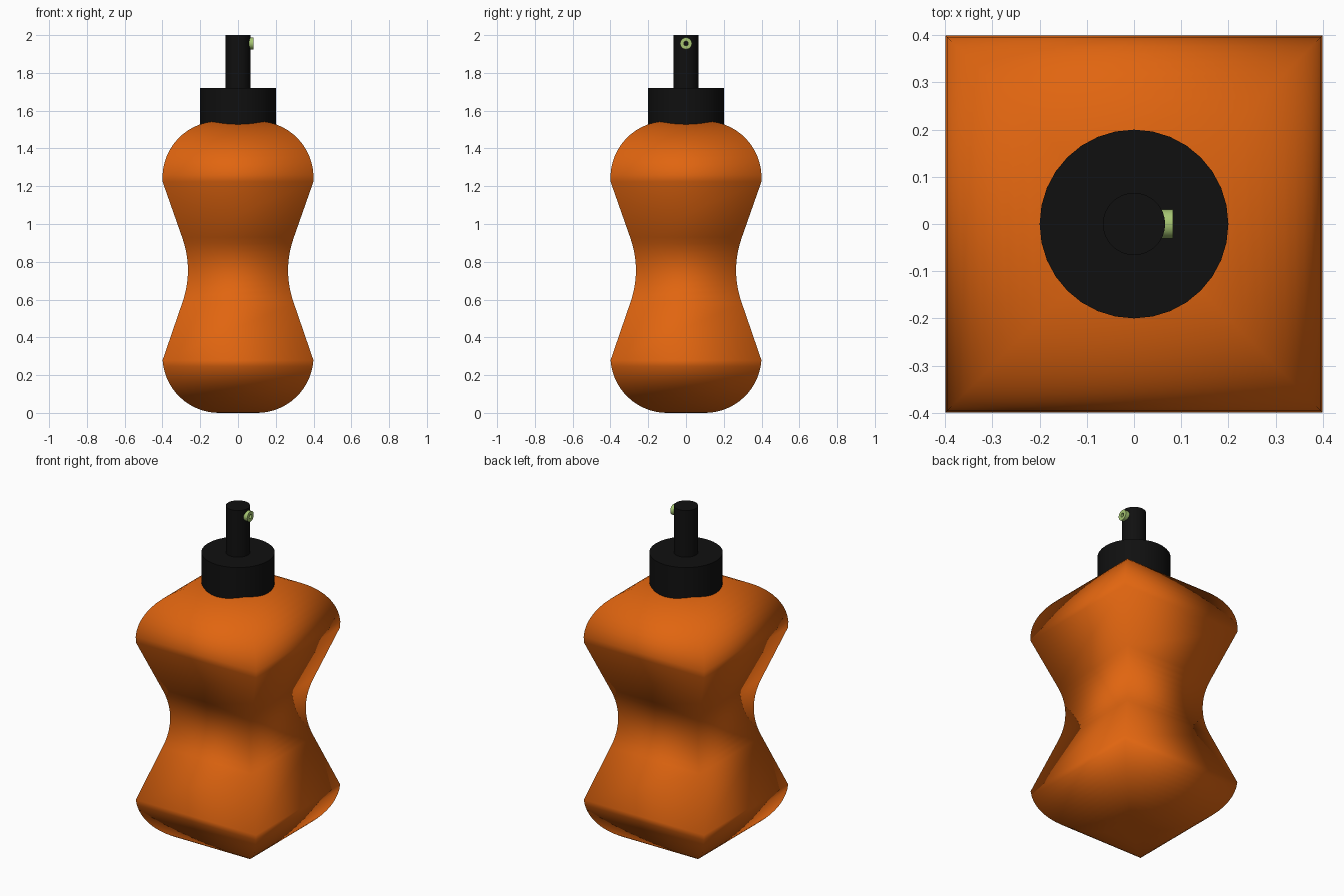
import bpy, bmesh
from math import sin, cos, pi, radians

if "Cube" in bpy.data.objects:
    bpy.data.objects.remove(bpy.data.objects["Cube"])


def material(name, color):
    m = bpy.data.materials.new(name)
    m.diffuse_color = color
    m.use_nodes = True
    m.node_tree.nodes["Principled BSDF"].inputs["Base Color"].default_value = m.diffuse_color
    return m


orange = material("orange_plastic", (0.75, 0.13, 0.005, 1))
black = material("black_plastic", (0.005, 0.005, 0.005, 1))
green = material("green_plastic", (0.38, 0.56, 0.17, 1))


def add_object(name, bm, mat, smooth_all=False):
    bmesh.ops.recalc_face_normals(bm, faces=bm.faces)
    mesh = bpy.data.meshes.new(name)
    bm.to_mesh(mesh)
    bm.free()
    obj = bpy.data.objects.new(name, mesh)
    bpy.context.collection.objects.link(obj)
    mesh.materials.append(mat)
    bpy.ops.object.select_all(action='DESELECT')
    obj.select_set(True)
    bpy.context.view_layer.objects.active = obj
    if smooth_all:
        bpy.ops.object.shade_smooth()
    else:
        bpy.ops.object.shade_smooth_by_angle(angle=radians(35))
    return obj


def arc(cx, cz, r, a0, a1, n):
    return [(cx + r * cos(radians(a0 + (a1 - a0) * i / n)),
             cz + r * sin(radians(a0 + (a1 - a0) * i / n))) for i in range(n + 1)]


# Bottle body: square cross-section following one half-width / height profile
profile = arc(0.1, 0.3, 0.3, -90, -4, 14)
profile += arc(0.775, 0.755, 0.51, 200, 160, 10)
profile += arc(0.1, 1.245, 0.3, -4, 90, 14)
bm = bmesh.new()
rings = [[bm.verts.new((sx * w, sy * w, z))
          for sx, sy in ((-1, -1), (1, -1), (1, 1), (-1, 1))] for w, z in profile]
for low, high in zip(rings, rings[1:]):
    for i in range(4):
        j = (i + 1) % 4
        bm.faces.new((low[i], low[j], high[j], high[i]))
bm.faces.new(rings[0][::-1])
bm.faces.new(rings[-1])
add_object("bottle_body", bm, orange, smooth_all=True)


def cylinder(name, r, z0, z1):
    bm = bmesh.new()
    bmesh.ops.create_cone(bm, cap_ends=True, segments=32, radius1=r, radius2=r,
                          depth=z1 - z0)
    bmesh.ops.translate(bm, verts=bm.verts, vec=(0, 0, (z0 + z1) / 2))
    add_object(name, bm, black)


# Cap and pump stem
cylinder("cap", 0.2, 1.46, 1.72)
cylinder("pump_stem", 0.066, 1.70, 2.0)

# Nozzle ring: rectangular section spun about the x direction
bm = bmesh.new()
n = 32
section = [(0.045, 0.012), (0.083, 0.012), (0.083, 0.031), (0.045, 0.031)]
loops = [[bm.verts.new((x, r * cos(2 * pi * k / n), 1.956 + r * sin(2 * pi * k / n)))
          for x, r in section] for k in range(n)]
for k in range(n):
    a, b = loops[k], loops[(k + 1) % n]
    for i in range(4):
        j = (i + 1) % 4
        bm.faces.new((a[i], a[j], b[j], b[i]))
add_object("nozzle", bm, green)
